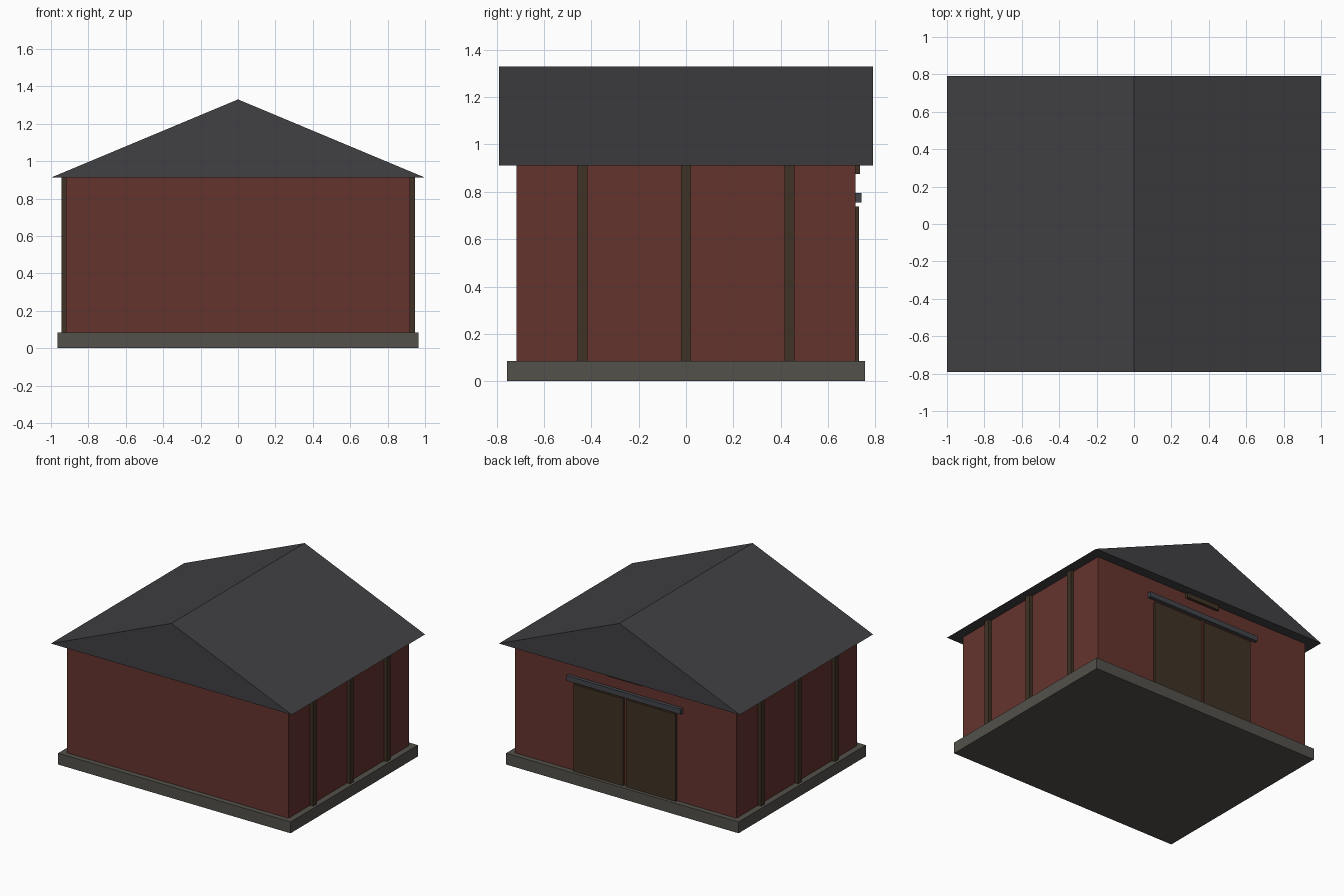
import bpy, bmesh

if "Cube" in bpy.data.objects:
    bpy.data.objects.remove(bpy.data.objects["Cube"])


def material(name, rgb):
    m = bpy.data.materials.new(name)
    m.diffuse_color = (*rgb, 1)
    m.use_nodes = True
    m.node_tree.nodes["Principled BSDF"].inputs["Base Color"].default_value = m.diffuse_color
    return m


RED = material("red_boards", (0.13, 0.033, 0.027))
SLATE = material("dark_roof", (0.052, 0.05, 0.056))
STONE = material("foundation_stone", (0.085, 0.082, 0.07))
WOOD = material("dark_timber", (0.05, 0.032, 0.018))
METAL = material("rail_metal", (0.055, 0.06, 0.07))


def finish(name, bm, mat):
    bmesh.ops.recalc_face_normals(bm, faces=bm.faces)
    me = bpy.data.meshes.new(name)
    bm.to_mesh(me)
    bm.free()
    me.materials.append(mat)
    ob = bpy.data.objects.new(name, me)
    bpy.context.collection.objects.link(ob)
    return ob


def box(name, x, y, z, mat):
    """Box from (min, max) ranges on each axis."""
    bm = bmesh.new()
    bmesh.ops.create_cube(bm, size=1)
    for v in bm.verts:
        v.co = [r[0] if c < 0 else r[1] for c, r in zip(v.co, (x, y, z))]
    return finish(name, bm, mat)


EAVE = 0.912

# Foundation slab and walls
box("foundation", (-0.965, 0.965), (-0.755, 0.755), (0, 0.085), STONE)
box("walls", (-0.92, 0.92), (-0.715, 0.715), (0.085, EAVE), RED)

# Solid gabled roof: triangle profile extruded along y
bm = bmesh.new()
profile = [(-1, EAVE), (1, EAVE), (0, 1.33)]
face = bm.faces.new([bm.verts.new((x, -0.79, z)) for x, z in profile])
ext = bmesh.ops.extrude_face_region(bm, geom=[face], use_keep_orig=True)
bmesh.ops.translate(bm, vec=(0, 1.58, 0),
                    verts=[g for g in ext["geom"] if isinstance(g, bmesh.types.BMVert)])
finish("roof", bm, SLATE)

# Side posts, three on each long side
for side, s in (("left", -1), ("right", 1)):
    for i, y in enumerate((-0.437, 0, 0.437)):
        xs = sorted((s * 0.915, s * 0.945))
        box(f"{side}_post_{i + 1}", xs, (y - 0.021, y + 0.021), (0.085, EAVE), WOOD)

# Pair of sliding doors on the back wall
for side, s in (("left", -1), ("right", 1)):
    xs = sorted((s * 0.012, s * 0.425))
    box(f"{side}_door", xs, (0.71, 0.73), (0.085, 0.738), WOOD)

# Door rail and the vent tucked under the gable
box("door_rail", (-0.475, 0.475), (0.71, 0.741), (0.755, 0.794), METAL)
box("gable_vent", (-0.14, 0.14), (0.71, 0.735), (0.876, 0.95), WOOD)
